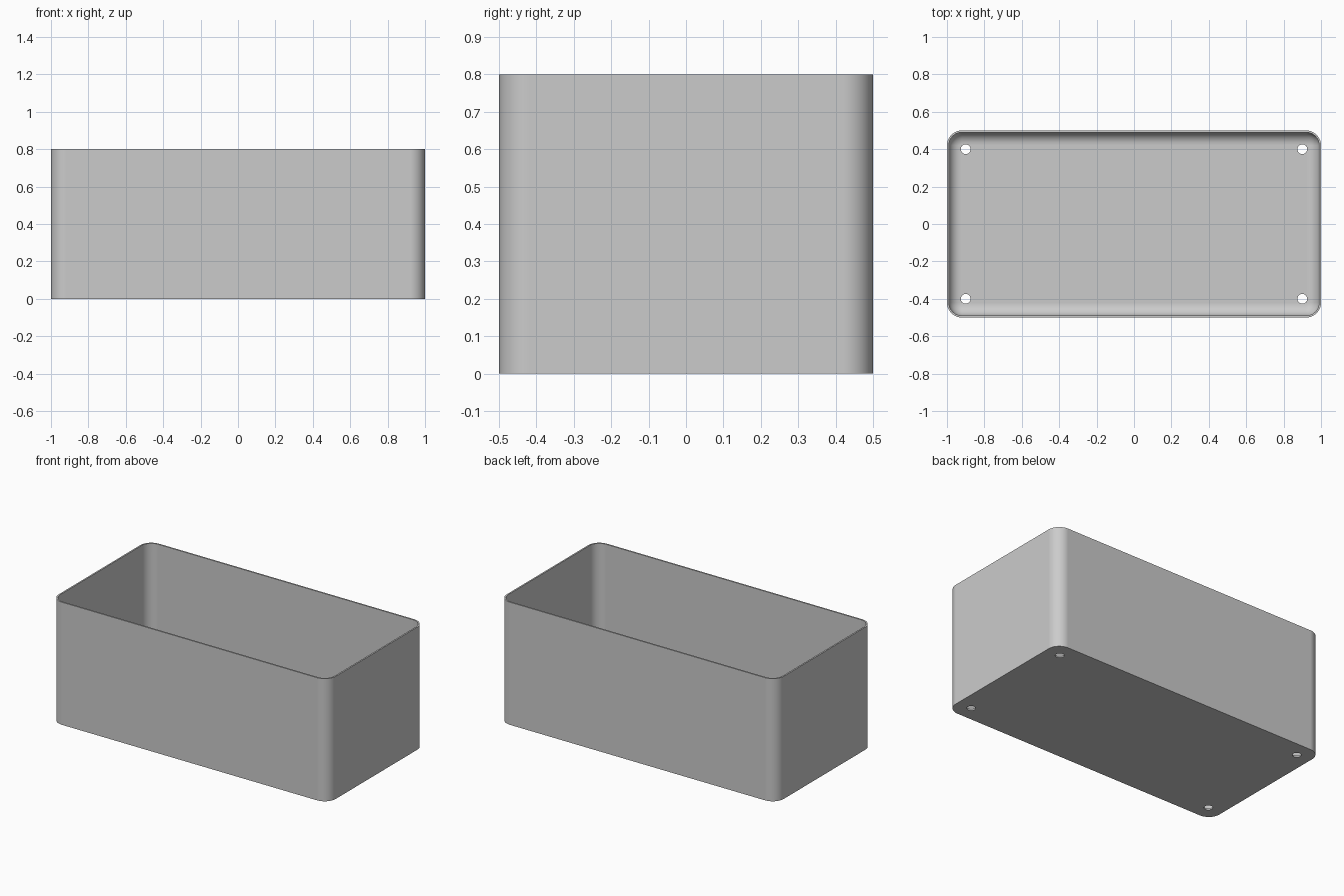
import bpy, bmesh, math
from mathutils import Matrix

if "Cube" in bpy.data.objects:
    bpy.data.objects.remove(bpy.data.objects["Cube"])

HALF_X, HALF_Y, HEIGHT = 1.0, 0.5, 0.8
CORNER, WALL, FLOOR, FILLET = 0.08, 0.01, 0.01, 0.065
HOLE_X, HOLE_Y, HOLE_R = 0.9, 0.4, 0.026
STEPS = 10

grey = bpy.data.materials.new("light grey")
grey.use_nodes = True
colour = (0.6, 0.6, 0.6, 1)
grey.diffuse_color = colour
grey.node_tree.nodes["Principled BSDF"].inputs["Base Color"].default_value = colour


def new_object(name, bm):
    mesh = bpy.data.meshes.new(name)
    bmesh.ops.recalc_face_normals(bm, faces=bm.faces)
    bm.to_mesh(mesh)
    bm.free()
    mesh.materials.append(grey)
    obj = bpy.data.objects.new(name, mesh)
    bpy.context.collection.objects.link(obj)
    return obj


def ring(bm, inset, z):
    """Rounded rectangle of vertices, inset from the outer wall."""
    r = CORNER - inset
    verts = []
    for i, (sx, sy) in enumerate(((1, 1), (-1, 1), (-1, -1), (1, -1))):
        for k in range(STEPS + 1):
            a = math.pi / 2 * (i + k / STEPS)
            verts.append(bm.verts.new((sx * (HALF_X - CORNER) + r * math.cos(a),
                                       sy * (HALF_Y - CORNER) + r * math.sin(a), z)))
    return verts


# Box shell: outside wall, rim, inside wall, curved foot of the wall, floor
bm = bmesh.new()
profile = [(0, 0), (0, HEIGHT), (WALL, HEIGHT)]
for k in range(STEPS + 1):
    a = math.pi / 2 * k / STEPS
    profile.append((WALL + FILLET * (1 - math.cos(a)),
                    FLOOR + FILLET * (1 - math.sin(a))))
rings = [ring(bm, inset, z) for inset, z in profile]
for low, high in zip(rings, rings[1:]):
    for i in range(len(low)):
        j = (i + 1) % len(low)
        bm.faces.new((low[i], low[j], high[j], high[i]))
bm.faces.new(rings[0])
bm.faces.new(rings[-1])
box = new_object("open_box", bm)

# Screw hole cutters near the four corners
bm = bmesh.new()
for sx in (-1, 1):
    for sy in (-1, 1):
        bmesh.ops.create_cone(bm, cap_ends=True, segments=32, radius1=HOLE_R,
                              radius2=HOLE_R, depth=0.1,
                              matrix=Matrix.Translation((sx * HOLE_X, sy * HOLE_Y, 0)))
cutter = new_object("hole_cutters", bm)
cutter.hide_render = True
cutter.display_type = 'WIRE'

cut = box.modifiers.new("holes", 'BOOLEAN')
cut.operation = 'DIFFERENCE'
cut.solver = 'EXACT'
cut.object = cutter

# Apply the cut, then shade smooth with crisp rim and flat panels
bpy.ops.object.select_all(action='DESELECT')
box.select_set(True)
bpy.context.view_layer.objects.active = box
bpy.ops.object.modifier_apply(modifier=cut.name)
bpy.data.objects.remove(cutter)
bpy.ops.object.shade_smooth_by_angle(angle=math.radians(35))
weighted = box.modifiers.new("flat panels", 'WEIGHTED_NORMAL')
weighted.keep_sharp = True
